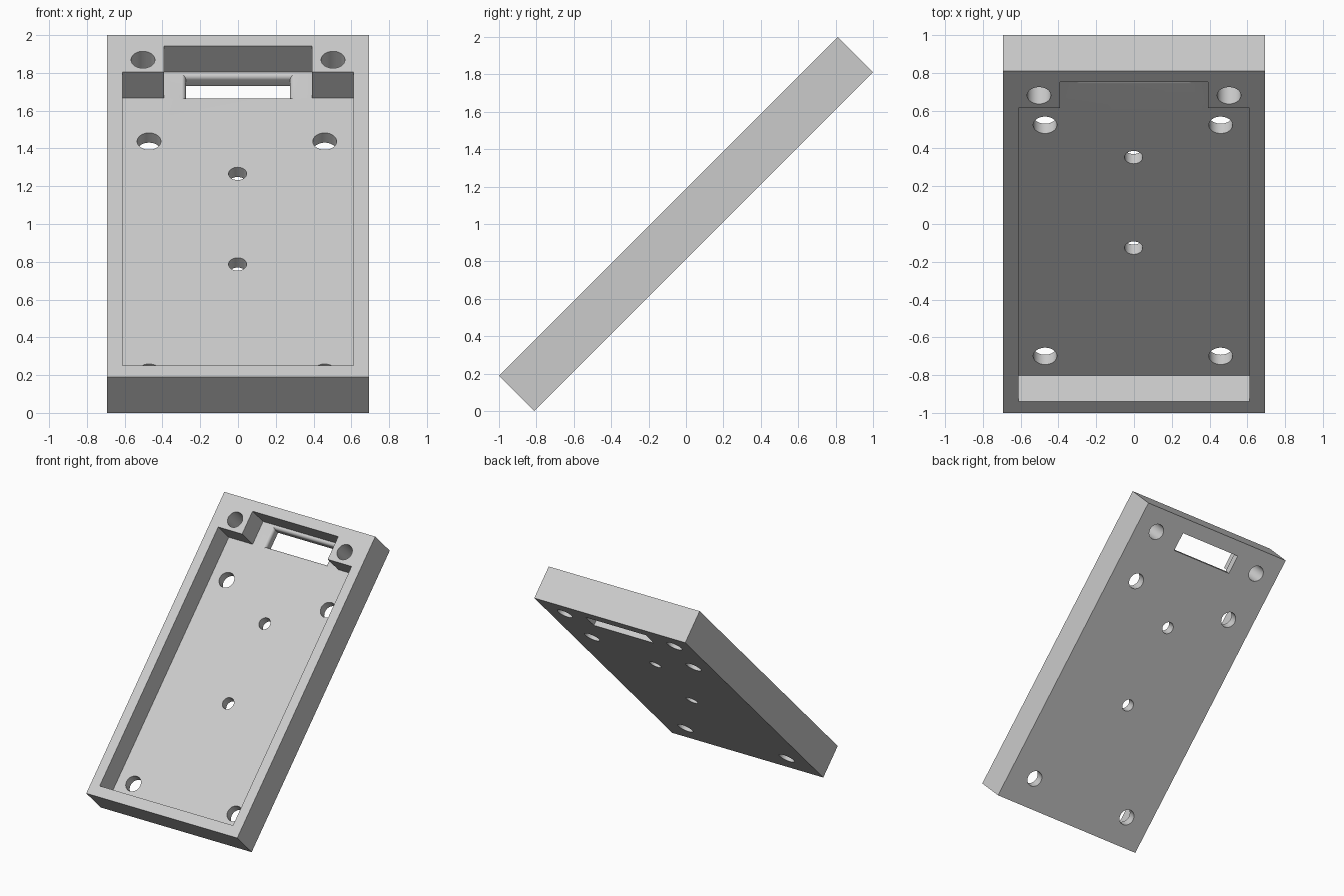
import bpy, bmesh, math
from mathutils import Matrix

default = bpy.data.objects.get("Cube")
if default:
    bpy.data.objects.remove(default, do_unlink=True)

# Tray sizes, lying flat: x across, y along the length from the lower end, z out of the open side
WIDTH, LENGTH, THICK = 1.386, 2.56, 0.268
FLOOR = THICK - 0.195

grey = bpy.data.materials.new("light_grey")
grey.use_nodes = True
colour = (0.6, 0.6, 0.6, 1)
grey.diffuse_color = colour
grey.node_tree.nodes["Principled BSDF"].inputs["Base Color"].default_value = colour


def loft(name, rings):
    """Closed solid through matching rings of points."""
    bm = bmesh.new()
    loops = [[bm.verts.new(p) for p in ring] for ring in rings]
    for low, high in zip(loops, loops[1:]):
        for i in range(len(low)):
            j = (i + 1) % len(low)
            bm.faces.new((low[i], low[j], high[j], high[i]))
    bm.faces.new(loops[0][::-1])
    bm.faces.new(loops[-1])
    bmesh.ops.recalc_face_normals(bm, faces=bm.faces)
    mesh = bpy.data.meshes.new(name)
    bm.to_mesh(mesh)
    bm.free()
    mesh.materials.append(grey)
    obj = bpy.data.objects.new(name, mesh)
    bpy.context.collection.objects.link(obj)
    return obj


def prism(name, outline, z0, z1):
    return loft(name, [[(x, y, z) for x, y in outline] for z in (z0, z1)])


def rectangle(x0, x1, y0, y1):
    return [(x0, y0), (x1, y0), (x1, y1), (x0, y1)]


def hole(x, y, radius):
    turn = [2 * math.pi * i / 48 for i in range(48)]
    return prism("hole_cutter", [(x + radius * math.cos(a), y + radius * math.sin(a))
                                 for a in turn], -0.1, THICK + 0.1)


tray = prism("tilted_tray", rectangle(-WIDTH / 2, WIDTH / 2, 0, LENGTH), 0, THICK)

# Recess with a narrower notch at its upper end
recess = [(-0.612, 0.085), (0.612, 0.085), (0.612, 2.284), (0.393, 2.284),
          (0.393, 2.478), (-0.393, 2.478), (-0.393, 2.284), (-0.612, 2.284)]
cutters = [prism("recess_cutter", recess, FLOOR, THICK + 0.1)]

# Slot with a rounded inner edge
R = 0.026
flare = [(0, -0.1)]
for step in range(7):
    a = math.radians(15 * step)
    flare.append((R * (1 - math.cos(a)), FLOOR - R + R * math.sin(a)))
flare.append((R, FLOOR + 0.05))
cutters.append(loft("slot_cutter", [
    [(x, y, z) for x, y in rectangle(-0.276 - g, 0.276 + g, 2.296 - g, 2.447 + g)]
    for g, z in flare]))

# Screw holes through the rim corners and the floor, and two smaller middle holes
for side in (-1, 1):
    cutters.append(hole(side * 0.503, 2.376, 0.063))
    for y in (0.23, 1.96):
        cutters.append(hole(side * 0.465 - 0.006, y, 0.063))
for y in (1.04, 1.718):
    cutters.append(hole(-0.002, y, 0.048))

# Cut everything, then keep the finished mesh only
for cutter in cutters:
    cutter.hide_render = True
    cut = tray.modifiers.new("cut", 'BOOLEAN')
    cut.operation = 'DIFFERENCE'
    cut.solver = 'EXACT'
    cut.object = cutter
depsgraph = bpy.context.evaluated_depsgraph_get()
finished = bpy.data.meshes.new_from_object(tray.evaluated_get(depsgraph))
tray.modifiers.clear()
tray.data = finished
for cutter in cutters:
    bpy.data.objects.remove(cutter, do_unlink=True)

# Lean the tray back
finished.transform(Matrix.Translation((0, 0, 1)) @ Matrix.Rotation(math.radians(45), 4, 'X')
                   @ Matrix.Translation((0, -LENGTH / 2, -THICK / 2)))
bpy.ops.object.select_all(action='DESELECT')
tray.select_set(True)
bpy.context.view_layer.objects.active = tray
bpy.ops.object.shade_smooth_by_angle(angle=math.radians(30))
